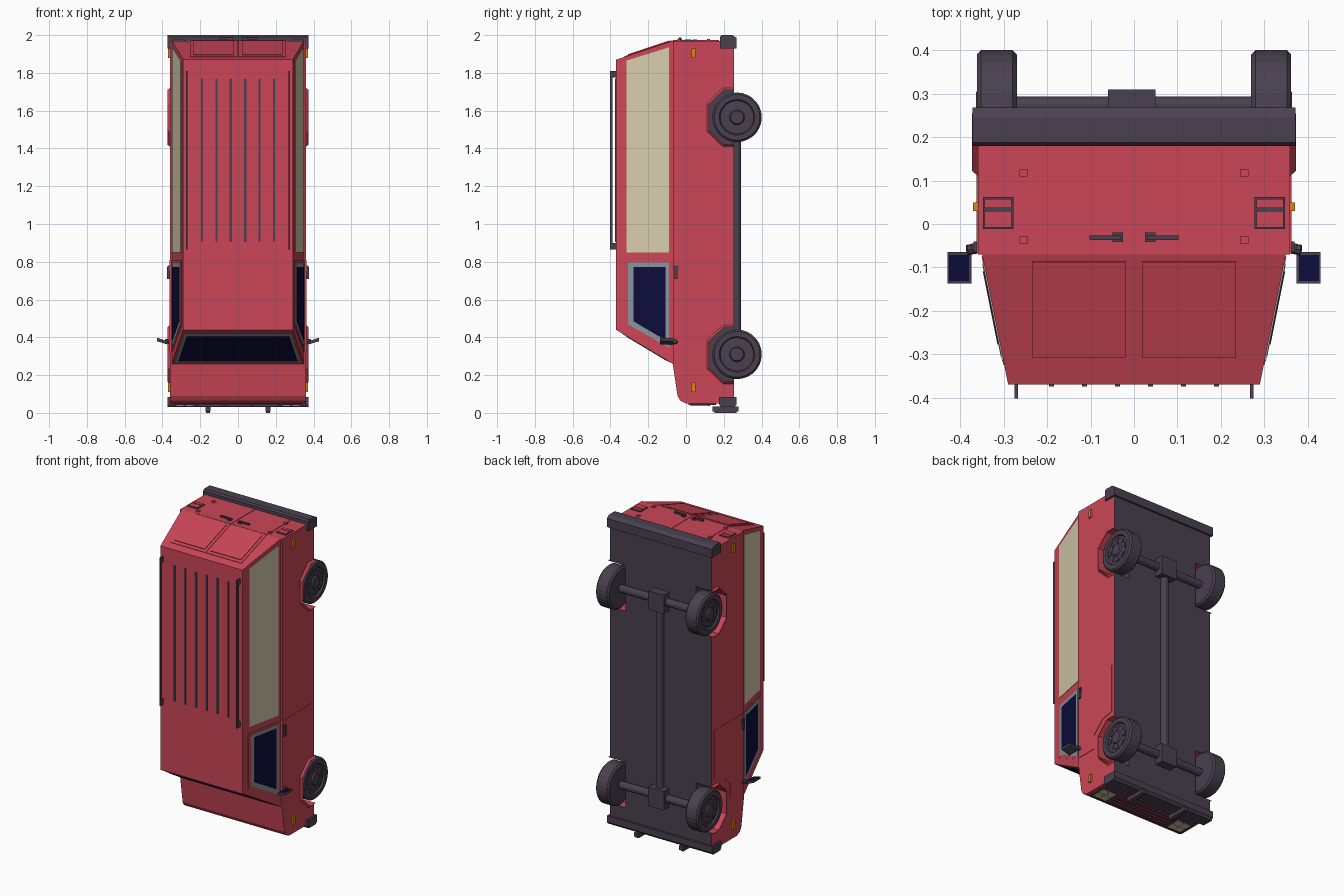
import bpy, bmesh, math
from mathutils import Vector

if "Cube" in bpy.data.objects:
    bpy.data.objects.remove(bpy.data.objects["Cube"])

def mat(name, c):
    m = bpy.data.materials.new(name)
    m.diffuse_color = (*c, 1)
    m.use_nodes = True
    m.node_tree.nodes["Principled BSDF"].inputs["Base Color"].default_value = m.diffuse_color
    return m

RED = mat("red paint", (0.60, 0.062, 0.095))
DARK = mat("dark trim", (0.068, 0.052, 0.078))
CREAM = mat("cream", (0.68, 0.60, 0.41))
NAVY = mat("navy glass", (0.004, 0.004, 0.045))
GREY = mat("grey seal", (0.26, 0.29, 0.33))
ORANGE = mat("orange lamp", (0.70, 0.24, 0.005))

def mesh(name, verts, faces, *mats):
    bm = bmesh.new()
    vs = [bm.verts.new(v) for v in verts]
    for f in faces:
        bm.faces.new([vs[i] for i in f])
    bmesh.ops.recalc_face_normals(bm, faces=bm.faces)
    me = bpy.data.meshes.new(name)
    bm.to_mesh(me)
    bm.free()
    for m in mats:
        me.materials.append(m)
    ob = bpy.data.objects.new(name, me)
    bpy.context.collection.objects.link(ob)
    return ob

def loft(name, a, b, *mats):
    n = len(a)
    sides = [(i, (i + 1) % n, (i + 1) % n + n, i + n) for i in range(n)]
    return mesh(name, list(a) + list(b), [tuple(range(n)), tuple(range(n, 2 * n))] + sides, *mats)

def prism(name, yz, x0, x1, *mats):
    return loft(name, [(x0, y, z) for y, z in yz], [(x1, y, z) for y, z in yz], *mats)

def box(name, x, y, z, m):
    return prism(name, [(y[0], z[0]), (y[1], z[0]), (y[1], z[1]), (y[0], z[1])], x[0], x[1], m)

def plate(name, pts, t, m):
    # thin plate lying on the body and raised outward by t
    p = [Vector(v) for v in pts]
    n = (p[1] - p[0]).cross(p[2] - p[0]).normalized()
    if n.dot(p[0] - Vector((0, 0, 1))) < 0:
        n = -n
    return loft(name, [v - n * 0.002 for v in p], [v + n * t for v in p], m)

def tube(name, p, q, r, m, n=12):
    p, q = Vector(p), Vector(q)
    d = (q - p).normalized()
    u = d.orthogonal().normalized()
    w = d.cross(u)
    ring = [(u * math.cos(i * math.tau / n) + w * math.sin(i * math.tau / n)) * r for i in range(n)]
    return loft(name, [p + v for v in ring], [q + v for v in ring], m)

AXLES = (0.31, 1.565)
WY = 0.27
SEAM = -0.07

# lower body: centre slab plus notched side slabs
front = [(0.255, 0.05), (0.0, 0.05), (-0.03, 0.065), (-0.045, 0.09), (SEAM, 0.26)]
rear = [(SEAM, 1.97), (0.255, 1.97)]
arch = [(0.255, 0.145), (0.2, 0.145), (0.122, 0.07), (0.122, -0.07), (0.2, -0.145), (0.255, -0.145)]
notch = [(y, c + z) for c in reversed(AXLES) for y, z in arch]
slabs = [prism("body_centre", front + rear, -0.25, 0.25, RED, DARK)]
for s in (-1, 1):
    slabs.append(prism("body_side", front + rear + notch, s * 0.25, s * 0.36, RED, DARK))
for ob in slabs:
    for f in ob.data.polygons:
        under = f.normal.y > 0.9 and f.center.y > 0.24
        if under or (ob is slabs[0] and abs(f.normal.x) > 0.9):
            f.material_index = 1

# tapered upper cabin
loft("upper_cabin",
     [(-0.35, SEAM, 0.26), (0.35, SEAM, 0.26), (0.35, SEAM, 1.97), (-0.35, SEAM, 1.97)],
     [(-0.29, -0.37, 0.44), (0.29, -0.37, 0.44), (0.29, -0.37, 1.87), (-0.29, -0.37, 1.87)], RED)

def edge(d):
    return 0.35 - 0.2 * d

def side(s, yz):
    return [(s * edge(SEAM - y), y, z) for y, z in yz]

def screen(d0, d1, m):
    return [(k * (edge(d) - m), SEAM - d, 0.26 + 0.6 * d) for d, k in ((d0, -1), (d0, 1), (d1, 1), (d1, -1))]

def back(x0, x1, y0, y1):
    return [(x, y, 1.97 - max(0, SEAM - y) / 3) for x, y in ((x0, y0), (x1, y0), (x1, y1), (x0, y1))]

# windscreen
plate("windscreen_seal", screen(0.014, 0.262, 0.013), 0.002, GREY)
plate("windscreen_glass", screen(0.028, 0.243, 0.030), 0.004, NAVY)

for s in (-1, 1):
    # side panels and doors
    plate("side_panel", side(s, [(-0.315, 0.85), (-0.09, 0.85), (-0.09, 1.935), (-0.315, 1.865)]), 0.003, CREAM)
    plate("door_upper", side(s, [(-0.325, 0.81), (-0.075, 0.81), (-0.075, 0.32), (-0.325, 0.46)]), 0.002, RED)
    plate("door_window_seal", side(s, [(-0.305, 0.797), (-0.09, 0.797), (-0.09, 0.345), (-0.305, 0.468)]), 0.004, GREY)
    plate("door_window", side(s, [(-0.277, 0.772), (-0.108, 0.772), (-0.108, 0.385), (-0.277, 0.485)]), 0.006, NAVY)
    door = [(-0.068, 0.81), (-0.068, 0.32), (0.07, 0.32), (0.07, 0.41), (0.15, 0.485), (0.23, 0.50), (0.23, 0.81)]
    plate("door_lower", [(s * 0.36, y, z) for y, z in door], 0.003, RED)
    box("door_handle", (s * 0.36, s * 0.375), (-0.06, -0.045), (0.71, 0.775), DARK)
    box("door_handle_base", (s * 0.36, s * 0.37), (-0.065, -0.04), (0.755, 0.78), DARK)

    # mirrors
    tube("mirror_arm", (s * 0.355, -0.055, 0.375), (s * 0.385, -0.06, 0.38), 0.012, DARK, 8)
    loft("mirror", [(s * 0.375, y, z) for y, z in ((-0.137, 0.362), (-0.065, 0.362), (-0.065, 0.378), (-0.137, 0.378))],
         [(s * 0.43, y, z) for y, z in ((-0.137, 0.38), (-0.065, 0.38), (-0.065, 0.396), (-0.137, 0.396))], DARK)
    loft("mirror_glass", [(s * 0.38, y, z) for y, z in ((-0.131, 0.378), (-0.071, 0.378), (-0.071, 0.382), (-0.131, 0.382))],
         [(s * 0.426, y, z) for y, z in ((-0.131, 0.393), (-0.071, 0.393), (-0.071, 0.397), (-0.131, 0.397))], NAVY)

    # orange side lamps
    for z in (0.135, 1.905):
        box("side_lamp", (s * 0.355, s * 0.371), (0.03, 0.05), (z - 0.025, z + 0.025), ORANGE)

    # wheels with arch flares
    for c in AXLES:
        out = [(y if y > 0.25 else WY + (y - WY) * 1.08, z * 1.08) for y, z in arch]
        n = len(arch)
        verts = [(s * 0.359, y, c + z) for y, z in out]
        verts += [(s * 0.373, y, c + z) for y, z in arch]
        verts += [(s * 0.355, y, c + z) for y, z in arch]
        quads = [(i + k, i + 1 + k, i + 1 + (k + n) % (3 * n), i + (k + n) % (3 * n))
                 for k in (0, n, 2 * n) for i in range(n - 1)]
        mesh("arch_flare", verts, quads, RED)
        prof = [(0.27, 0.06), (0.27, 0.12), (0.28, 0.131), (0.352, 0.131), (0.362, 0.121), (0.362, 0.094),
                (0.352, 0.088), (0.355, 0.04), (0.364, 0.034)]
        N = 28
        verts = [(s * x, WY + r * math.cos(a * math.tau / N), c + r * math.sin(a * math.tau / N))
                 for x, r in prof for a in range(N)]
        faces = [(j * N + a, j * N + (a + 1) % N, (j + 1) * N + (a + 1) % N, (j + 1) * N + a)
                 for j in range(len(prof) - 1) for a in range(N)]
        faces += [tuple(range(N)), tuple(range((len(prof) - 1) * N, len(prof) * N))]
        wheel = mesh("wheel", verts, faces, DARK)
        for k in range(8):
            a = k * math.tau / 8
            hole = [(WY + r * math.cos(a + t), c + r * math.sin(a + t))
                    for r, t in ((0.05, -0.2), (0.075, -0.25), (0.075, 0.25), (0.05, 0.2))]
            prism("wheel_vent", hole, s * 0.35, s * 0.358, DARK)

    # rear doors, lights, hinges and handles
    plate("rear_door_lower", back(s * 0.002, s * 0.253, SEAM, 0.175), 0.003, RED)
    plate("rear_door_upper", back(s * 0.002, s * 0.253, -0.325, SEAM - 0.001), 0.003, RED)
    plate("rear_door_panel", back(s * 0.02, s * 0.235, -0.305, -0.085), 0.007, RED)
    plate("tail_lamp_rim", back(s * 0.278, s * 0.348, -0.012, 0.062), 0.004, DARK)
    plate("tail_lamp_low", back(s * 0.282, s * 0.344, 0.037, 0.058), 0.008, RED)
    plate("tail_lamp_high", back(s * 0.282, s * 0.344, -0.008, 0.03), 0.008, RED)
    for y in (0.118, -0.037):
        box("rear_hinge", (s * 0.244, s * 0.264), (y - 0.008, y + 0.008), (1.965, 1.98), RED)
    box("rear_handle_base", (s * 0.025, s * 0.05), (-0.042, -0.02), (1.97, 1.982), DARK)
    box("rear_handle", (s * 0.03, s * 0.102), (-0.037, -0.026), (1.978, 1.988), DARK)

    # roof rack rails and roof ribs
    box("roof_rail", (s * 0.267, s * 0.275), (-0.402, -0.39), (0.865, 1.81), DARK)
    for z in (0.865, 1.775):
        box("rail_foot", (s * 0.267, s * 0.275), (-0.395, -0.365), (z, z + 0.035), DARK)
    for x in (0.038, 0.114, 0.19):
        box("roof_rib", (s * (x - 0.006), s * (x + 0.006)), (-0.375, -0.365), (0.905, 1.77), DARK)

    # headlights, each made of four squares
    for x in (0.235, 0.285):
        for y in (0.025, 0.075):
            box("headlight", (s * x, s * (x + 0.043)), (y, y + 0.043), (0.037, 0.05), CREAM)
    # bumper overriders
    box("overrider", (s * 0.145, s * 0.172), (0.14, 0.277), (0.008, 0.035), DARK)
    box("overrider_tip", (s * 0.148, s * 0.169), (0.15, 0.267), (0.0, 0.01), DARK)

# grille
box("grille", (-0.34, 0.34), (0.012, 0.16), (0.042, 0.052), DARK)
for i in range(4):
    for x in (-0.21, -0.065, 0.08):
        y = 0.035 + i * 0.028
        box("grille_bar", (x, x + 0.13), (y, y + 0.008), (0.037, 0.045), RED)

# bumpers
prism("front_bumper", [(0.185, 0.03), (0.255, 0.03), (0.268, 0.045), (0.268, 0.085), (0.175, 0.085), (0.175, 0.045)],
      -0.372, 0.372, DARK)
prism("rear_bumper", [(0.18, 1.93), (0.268, 1.93), (0.268, 1.985), (0.245, 2.0), (0.188, 2.0), (0.18, 1.99)],
      -0.372, 0.372, DARK)

# axles, differentials and drive shaft
for c in AXLES:
    tube("axle", (-0.29, WY, c), (0.29, WY, c), 0.025, DARK)
    box("differential", (-0.06, 0.05), (0.24, 0.31), (c - 0.06, c + 0.06), DARK)
tube("drive_shaft", (-0.005, 0.268, AXLES[0]), (-0.005, 0.268, AXLES[1]), 0.024, DARK)
